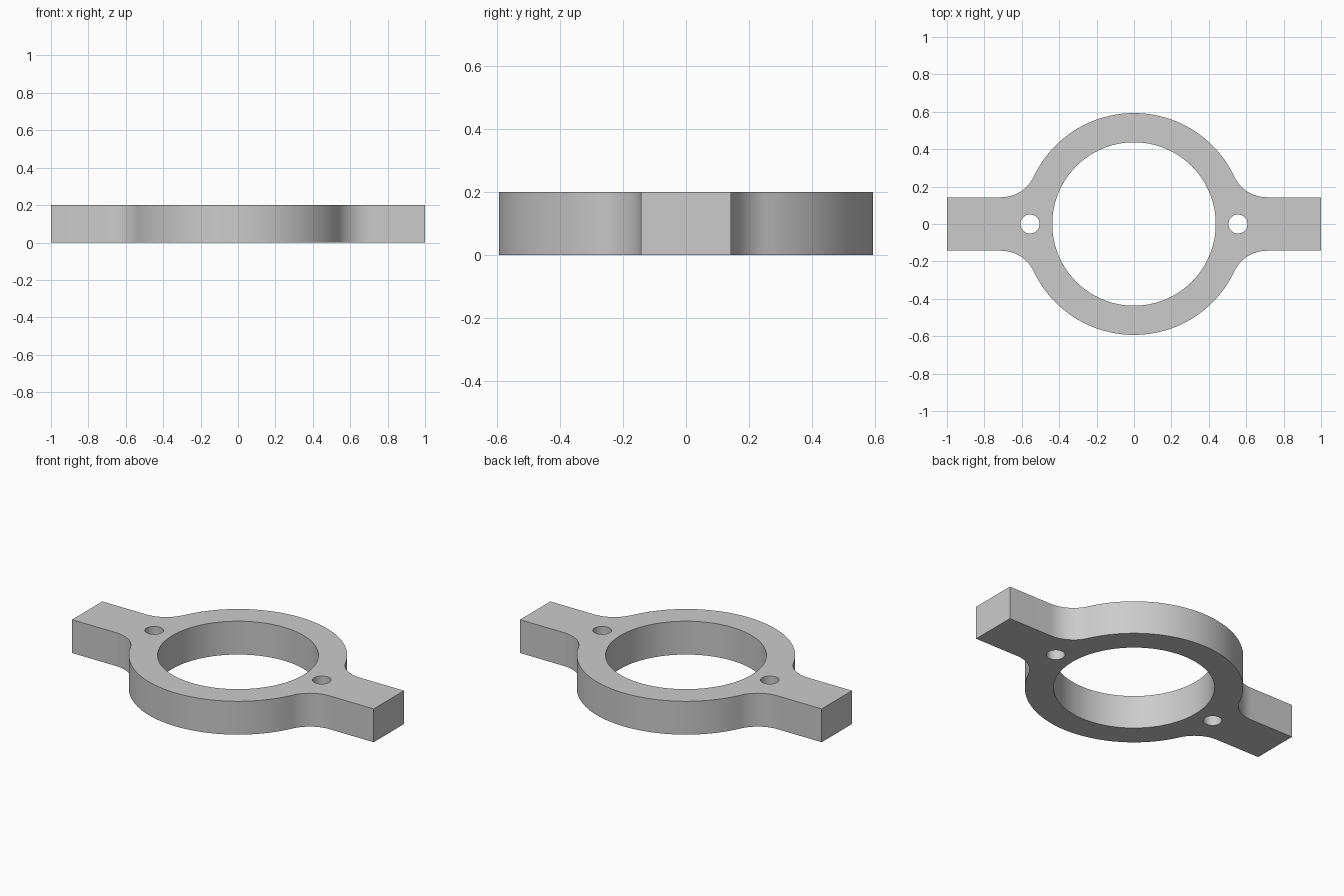
import bpy, bmesh
from math import atan2, cos, pi, sin, sqrt

cube = bpy.data.objects.get("Cube")
if cube:
    bpy.data.objects.remove(cube, do_unlink=True)

RING, BORE, HEIGHT = 0.593, 0.437, 0.2
TAB_HALF, FILLET = 0.143, 0.192
HOLE_X, HOLE_R = 0.556, 0.051


def arc(cx, cy, r, a0, a1, n):
    """Points along an arc, both ends included."""
    return [(cx + r * cos(a0 + (a1 - a0) * i / n),
             cy + r * sin(a0 + (a1 - a0) * i / n)) for i in range(n + 1)]


def circle(cx, r, n):
    return arc(cx, 0, r, 0, 2 * pi, n)[:-1]


# Quarter outline: tab end, tab edge, fillet, then ring up to the y axis
fy = TAB_HALF + FILLET
fx = sqrt((RING + FILLET) ** 2 - fy ** 2)
touch = atan2(fy, fx)
quarter = [(1, TAB_HALF)]
quarter += arc(fx, fy, FILLET, -pi / 2, touch - pi, 16)
quarter += arc(0, 0, RING, touch, pi / 2, 32)[1:]

# Mirror the quarter into a closed outline
half = quarter + [(-x, y) for x, y in reversed(quarter[:-1])]
outline = half + [(-x, -y) for x, y in half]

# Fill the outline around the bore and the two bolt holes
bm = bmesh.new()
for loop in (outline, circle(0, BORE, 96),
             circle(HOLE_X, HOLE_R, 32), circle(-HOLE_X, HOLE_R, 32)):
    verts = [bm.verts.new((x, y, 0)) for x, y in loop]
    for i, v in enumerate(verts):
        bm.edges.new((verts[i - 1], v))
bmesh.ops.triangle_fill(bm, edges=bm.edges[:], use_beauty=True, normal=(0, 0, 1))

# Raise the plate to its thickness
base = bm.faces[:]
raised = bmesh.ops.extrude_face_region(bm, geom=base, use_keep_orig=True)["geom"]
bmesh.ops.translate(bm, vec=(0, 0, HEIGHT),
                    verts=[g for g in raised if isinstance(g, bmesh.types.BMVert)])
bmesh.ops.recalc_face_normals(bm, faces=bm.faces[:])

mesh = bpy.data.meshes.new("ring_bracket")
bm.to_mesh(mesh)
bm.free()
bracket = bpy.data.objects.new("ring_bracket", mesh)
bpy.context.collection.objects.link(bracket)

# Plain grey metal
grey = bpy.data.materials.new("plain_grey")
grey.use_nodes = True
colour = (0.6, 0.6, 0.6, 1)
grey.diffuse_color = colour
grey.node_tree.nodes["Principled BSDF"].inputs["Base Color"].default_value = colour
mesh.materials.append(grey)

# Smooth curved walls, crisp rims
bpy.ops.object.select_all(action="DESELECT")
bracket.select_set(True)
bpy.context.view_layer.objects.active = bracket
bpy.ops.object.shade_smooth_by_angle(angle=pi / 6)
